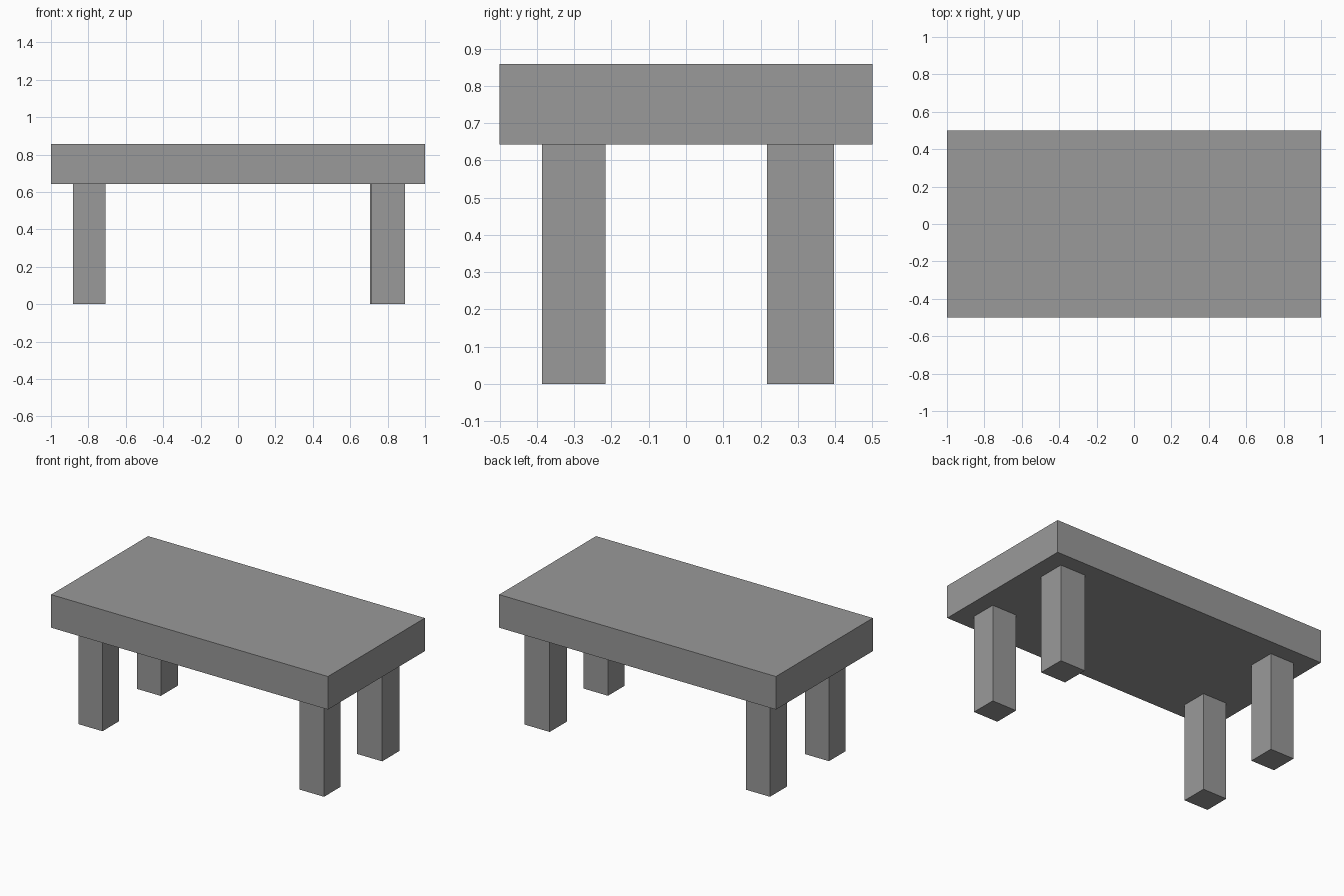
import bpy

if "Cube" in bpy.data.objects:
    bpy.data.objects.remove(bpy.data.objects["Cube"])

grey = bpy.data.materials.new("grey")
grey.diffuse_color = (0.32, 0.32, 0.32, 1)
grey.use_nodes = True
grey.node_tree.nodes["Principled BSDF"].inputs["Base Color"].default_value = grey.diffuse_color


def box(name, lo, hi):
    """Axis-aligned box between two corners."""
    bpy.ops.mesh.primitive_cube_add(size=1, location=[(a + b) / 2 for a, b in zip(lo, hi)])
    ob = bpy.context.object
    ob.name = name
    ob.scale = [b - a for a, b in zip(lo, hi)]
    bpy.ops.object.transform_apply(location=False, rotation=False, scale=True)
    ob.data.materials.append(grey)
    return ob


LEG_TOP, TOP = 0.642, 0.858

# Thick table top
box("table_top", (-1, -0.5, LEG_TOP), (1, 0.5, TOP))

# Four square legs, slightly uneven in placement: x range, y range
legs = {
    "front_left_leg": (-0.882, -0.709, -0.386, -0.216),
    "front_right_leg": (0.715, 0.892, -0.386, -0.216),
    "back_left_leg": (-0.882, -0.71, 0.217, 0.393),
    "back_right_leg": (0.707, 0.889, 0.218, 0.397),
}
for name, (x0, x1, y0, y1) in legs.items():
    box(name, (x0, y0, 0), (x1, y1, LEG_TOP))
